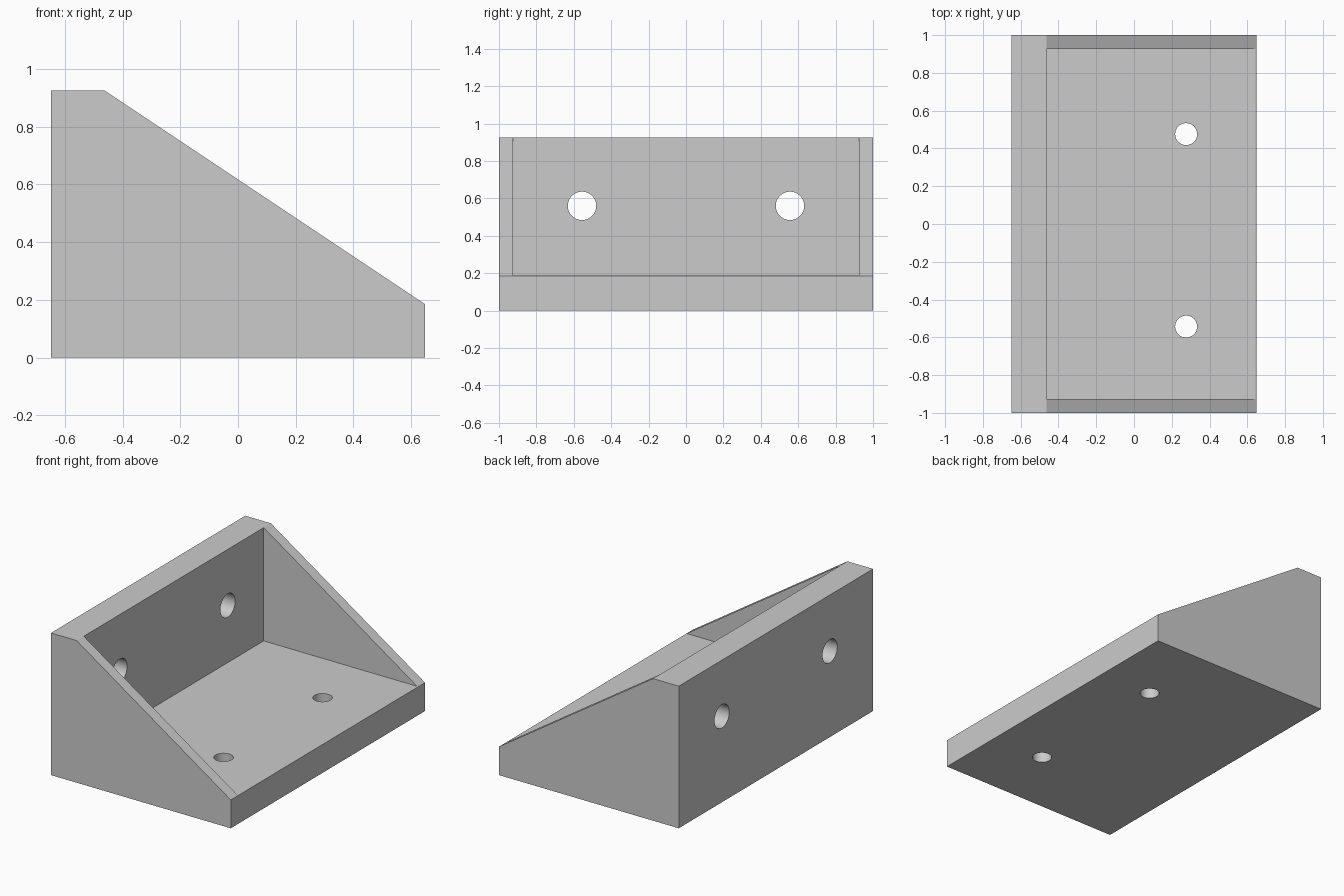
import bpy, bmesh, math

if "Cube" in bpy.data.objects:
    bpy.data.objects.remove(bpy.data.objects["Cube"], do_unlink=True)

HALF_X, HALF_Y, HEIGHT = 0.648, 1.0, 0.926
WALL_X, RIB_Y, FLOOR_Z = -0.463, 0.926, 0.188

grey = bpy.data.materials.new("light grey")
grey.use_nodes = True
colour = (0.6, 0.6, 0.6, 1)
grey.diffuse_color = colour
grey.node_tree.nodes["Principled BSDF"].inputs["Base Color"].default_value = colour


def extrude_profile(name, points, half_width):
    """Extrude an x-z outline along y, symmetric about y = 0."""
    bm = bmesh.new()
    face = bm.faces.new([bm.verts.new((x, -half_width, z)) for x, z in points])
    out = bmesh.ops.extrude_face_region(bm, geom=[face])["geom"]
    verts = [v for v in out if isinstance(v, bmesh.types.BMVert)]
    bmesh.ops.translate(bm, verts=verts, vec=(0, 2 * half_width, 0))
    bmesh.ops.recalc_face_normals(bm, faces=bm.faces)
    mesh = bpy.data.meshes.new(name)
    bm.to_mesh(mesh)
    bm.free()
    mesh.materials.append(grey)
    obj = bpy.data.objects.new(name, mesh)
    bpy.context.collection.objects.link(obj)
    return obj


def hole(radius, location, rotation=(0, 0, 0)):
    bpy.ops.mesh.primitive_cylinder_add(vertices=48, radius=radius, depth=0.6,
                                        location=location, rotation=rotation)
    obj = bpy.context.object
    obj.data.materials.append(grey)
    return obj


def cut(target, cutter):
    """Subtract the cutter from the target, then discard it."""
    mod = target.modifiers.new("cut", "BOOLEAN")
    mod.operation, mod.solver, mod.object = "DIFFERENCE", "EXACT", cutter
    bpy.context.view_layer.objects.active = target
    bpy.ops.object.modifier_apply(modifier=mod.name)
    bpy.data.objects.remove(cutter, do_unlink=True)


# Solid body with sloping sides
bracket = extrude_profile("corner_bracket", [
    (-HALF_X, 0), (HALF_X, 0), (HALF_X, FLOOR_Z - 0.003),
    (WALL_X, HEIGHT), (-HALF_X, HEIGHT)], HALF_Y)

# Open pocket leaving the wall, the floor and two side ribs
cut(bracket, extrude_profile("pocket_cutter", [
    (WALL_X, FLOOR_Z), (1, FLOOR_Z), (1, 1.2), (WALL_X, 1.2)], RIB_Y))

# Screw holes through the wall
for y in (-0.556, 0.556):
    cut(bracket, hole(0.076, (-0.555, y, 0.56), (0, math.pi / 2, 0)))

# Screw holes through the floor
for y in (-0.543, 0.476):
    cut(bracket, hole(0.058, (0.276, y, 0.1)))

bpy.ops.object.select_all(action="DESELECT")
bracket.select_set(True)
bpy.context.view_layer.objects.active = bracket
bpy.ops.object.shade_smooth_by_angle(angle=math.radians(25))
